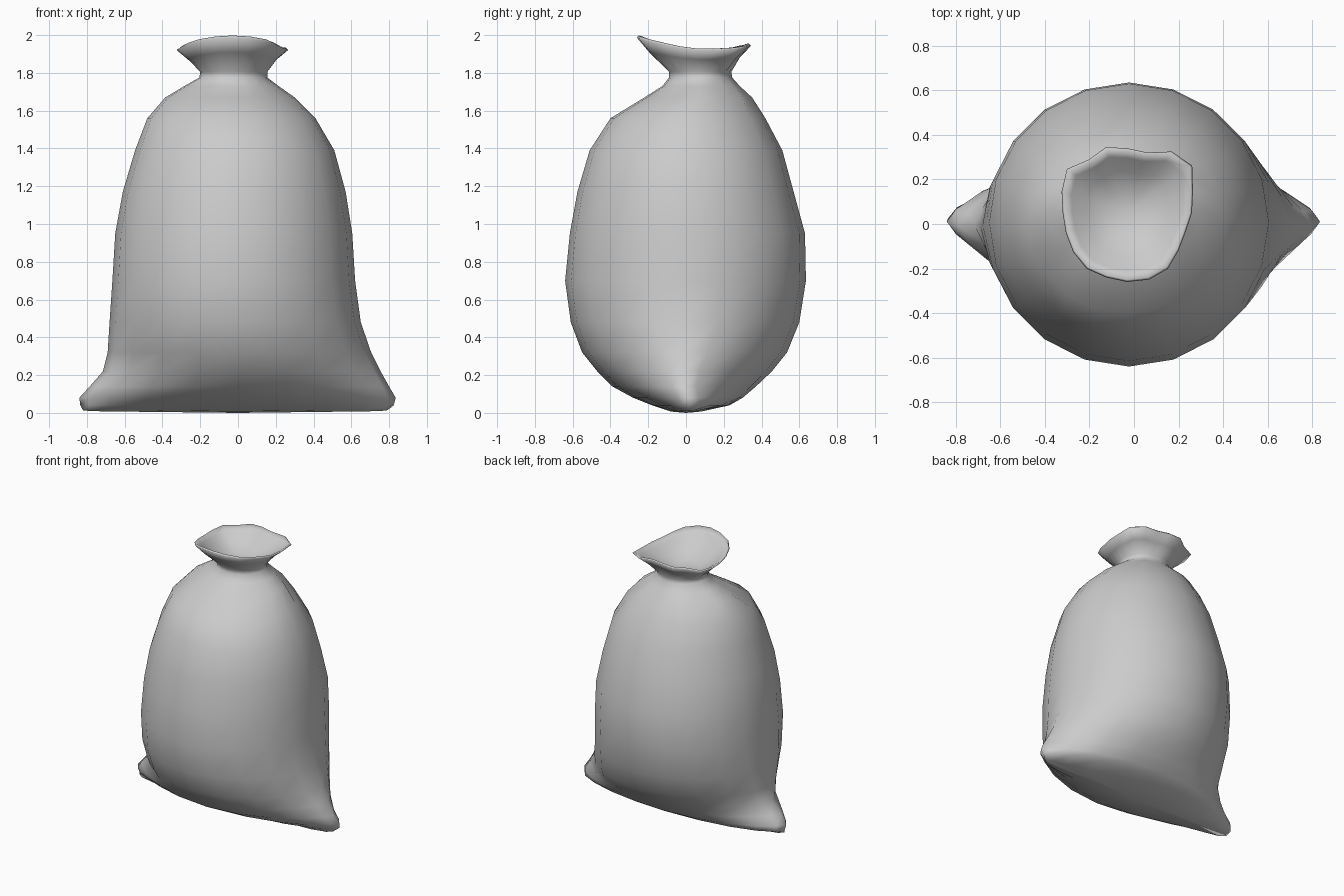
import bpy, bmesh
from math import sin, cos, pi, exp

SIDES = 20

# Body rings: z, left x, right x, front y, back y, pinch of the side seams
BODY = [
    (0.014, -0.82, 0.79, -0.08, 0.08, 1.0),
    (0.04, -0.835, 0.825, -0.18, 0.23, 1.2),
    (0.08, -0.84, 0.835, -0.28, 0.30, 1.4),
    (0.14, -0.785, 0.80, -0.39, 0.37, 1.5),
    (0.22, -0.715, 0.755, -0.47, 0.455, 1.5),
    (0.32, -0.69, 0.705, -0.55, 0.535, 1.28),
    (0.48, -0.68, 0.65, -0.61, 0.60, 1.08),
    (0.70, -0.665, 0.62, -0.64, 0.635, 1.0),
    (0.95, -0.65, 0.605, -0.615, 0.63, 1.0),
    (1.17, -0.61, 0.57, -0.575, 0.57, 1.0),
    (1.39, -0.545, 0.51, -0.51, 0.51, 1.0),
    (1.56, -0.48, 0.41, -0.40, 0.42, 1.0),
    (1.67, -0.385, 0.30, -0.22, 0.35, 1.0),
    (1.73, -0.285, 0.215, -0.125, 0.285, 1.0),
    (1.775, -0.205, 0.155, -0.09, 0.245, 1.0),
    (1.805, -0.20, 0.155, -0.09, 0.24, 1.0),
]
# Uneven radii of the gathered mouth
RIM = [.29, .31, .36, .34, .285, .29, .31, .295, .335, .31,
       .29, .29, .30, .31, .305, .31, .315, .31, .285, .275]
# Soft cloth creases on the shoulders, by angle index
CREASES = {2: 0.03, 4: 0.02, 8: 0.03, 12: 0.035, 18: 0.015}

bm = bmesh.new()
rings = []


def power(v, p):
    return abs(v) ** p * (1 if v >= 0 else -1)


# Body with pinched bottom corners and tied neck
for z, x0, x1, y0, y1, p in BODY:
    ring = []
    for i in range(SIDES):
        a = 2 * pi * i / SIDES
        c, s = cos(a), sin(a)
        dent = CREASES.get(i, 0) * exp(-((z - 1.66) / 0.08) ** 2)
        x = (x0 + x1) / 2 + (x1 - x0) / 2 * c - dent * c
        y = (y0 + y1) / 2 + (y1 - y0) / 2 * power(s, p) - dent * s
        wave = -0.007 * (1 - cos(6 * a)) / 2 if z < 0.02 else 0
        ring.append(bm.verts.new((x, y, z + wave)))
    rings.append(ring)


# Flared mouth outside, rim lip, then the inside going down
def mouth_ring(scale, drop, blend):
    ring = []
    for i in range(SIDES):
        a = 2 * pi * i / SIDES
        c, s = cos(a), sin(a)
        r = (RIM[i] * blend + 0.30 * (1 - blend)) * scale
        top = 1.93 + 0.047 * s * s - 0.021 * s
        z = 1.80 + (top - 1.80) * (1 - drop)
        ring.append(bm.verts.new((-0.03 + r * c, 0.06 - 0.01 * blend + r * s, z)))
    rings.append(ring)


for args in ((0.80, 0.45, 0.8), (1.0, 0.06, 1), (0.97, 0.0, 1),
             (0.85, 0.17, 1), (0.62, 0.55, 0.7), (0.33, 0.85, 0.4)):
    mouth_ring(*args)

for lo, hi in zip(rings, rings[1:]):
    for i in range(SIDES):
        j = (i + 1) % SIDES
        bm.faces.new((lo[i], lo[j], hi[j], hi[i]))

# Closed throat and underside
throat = bm.verts.new((-0.03, 0.06, 1.81))
base = bm.verts.new((0, 0, 0))
for i in range(SIDES):
    j = (i + 1) % SIDES
    bm.faces.new((rings[-1][i], rings[-1][j], throat))
    bm.faces.new((rings[0][j], rings[0][i], base))

bmesh.ops.recalc_face_normals(bm, faces=bm.faces)
mesh = bpy.data.meshes.new("sack")
bm.to_mesh(mesh)
bm.free()
mesh.polygons.foreach_set("use_smooth", [True] * len(mesh.polygons))
sack = bpy.data.objects.new("sack", mesh)
bpy.context.collection.objects.link(sack)
